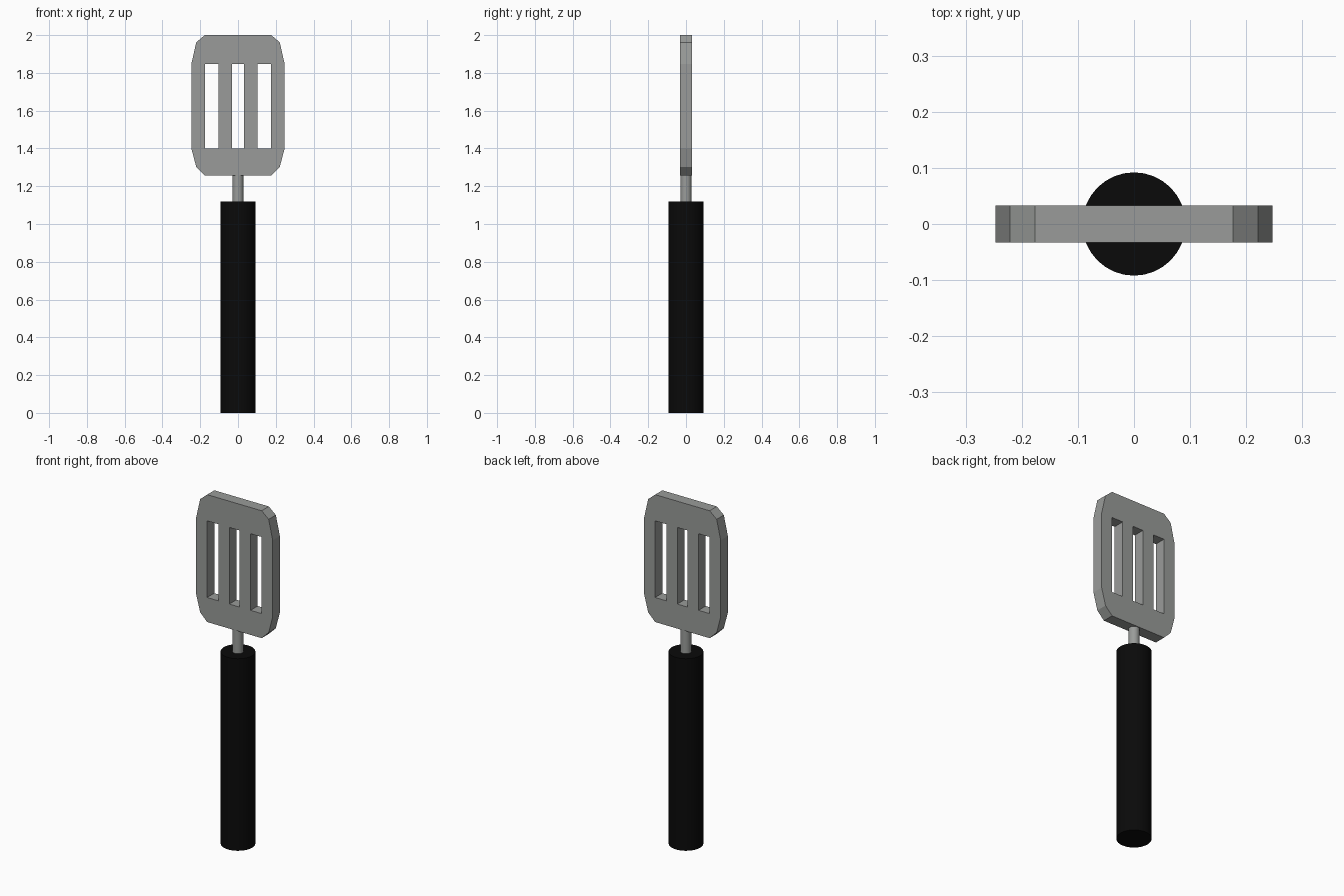
import bpy, bmesh, math

if "Cube" in bpy.data.objects:
    bpy.data.objects.remove(bpy.data.objects["Cube"])

def material(name, rgb):
    m = bpy.data.materials.new(name)
    m.diffuse_color = (*rgb, 1)
    m.use_nodes = True
    m.node_tree.nodes["Principled BSDF"].inputs["Base Color"].default_value = m.diffuse_color
    return m

steel = material("grey steel", (0.32, 0.33, 0.32))
black = material("black grip", (0.003, 0.003, 0.003))

def rod(name, r, z0, z1, mat):
    bpy.ops.mesh.primitive_cylinder_add(vertices=32, radius=r, depth=z1 - z0,
                                        location=(0, 0, (z0 + z1) / 2))
    ob = bpy.context.object
    ob.name = name
    ob.data.materials.append(mat)
    bpy.ops.object.shade_smooth_by_angle(angle=math.radians(35))

# Handle and the thin neck that runs up into the blade
rod("handle", 0.092, 0.0, 1.12, black)
rod("neck", 0.029, 1.10, 1.28, steel)

# Blade: columns of faces (x, bottom z, top z), with three slots left open
T, LOW, HIGH = 0.033, 1.40, 1.847
half = [(0.033, 1.257, 2.0), (0.104, 1.257, 2.0), (0.176, 1.257, 2.0),
        (0.221, 1.302, 1.962), (0.247, LOW, HIGH)]
cols = [(-x, b, t) for x, b, t in reversed(half)] + half
slots = (2, 4, 6)

bm = bmesh.new()
for i, (l, r) in enumerate(zip(cols, cols[1:])):
    bands = [((l[1], LOW), (r[1], LOW)), ((LOW, HIGH), (LOW, HIGH)),
             ((HIGH, l[2]), (HIGH, r[2]))]
    for k, ((lb, lt), (rb, rt)) in enumerate(bands):
        if k == 1 and i in slots:
            continue
        pts = [(l[0], lb), (r[0], rb), (r[0], rt), (l[0], lt)]
        pts = list(dict.fromkeys(pts))  # tips collapse to triangles
        bm.faces.new([bm.verts.new((x, -T, z)) for x, z in pts])
bmesh.ops.remove_doubles(bm, verts=bm.verts, dist=0.0005)
ext = bmesh.ops.extrude_face_region(bm, geom=bm.faces[:], use_keep_orig=True)
bmesh.ops.translate(bm, vec=(0, 2 * T, 0),
                    verts=[v for v in ext["geom"] if isinstance(v, bmesh.types.BMVert)])
bmesh.ops.recalc_face_normals(bm, faces=bm.faces)
me = bpy.data.meshes.new("blade")
bm.to_mesh(me)
bm.free()
me.materials.append(steel)
blade = bpy.data.objects.new("blade", me)
bpy.context.collection.objects.link(blade)
